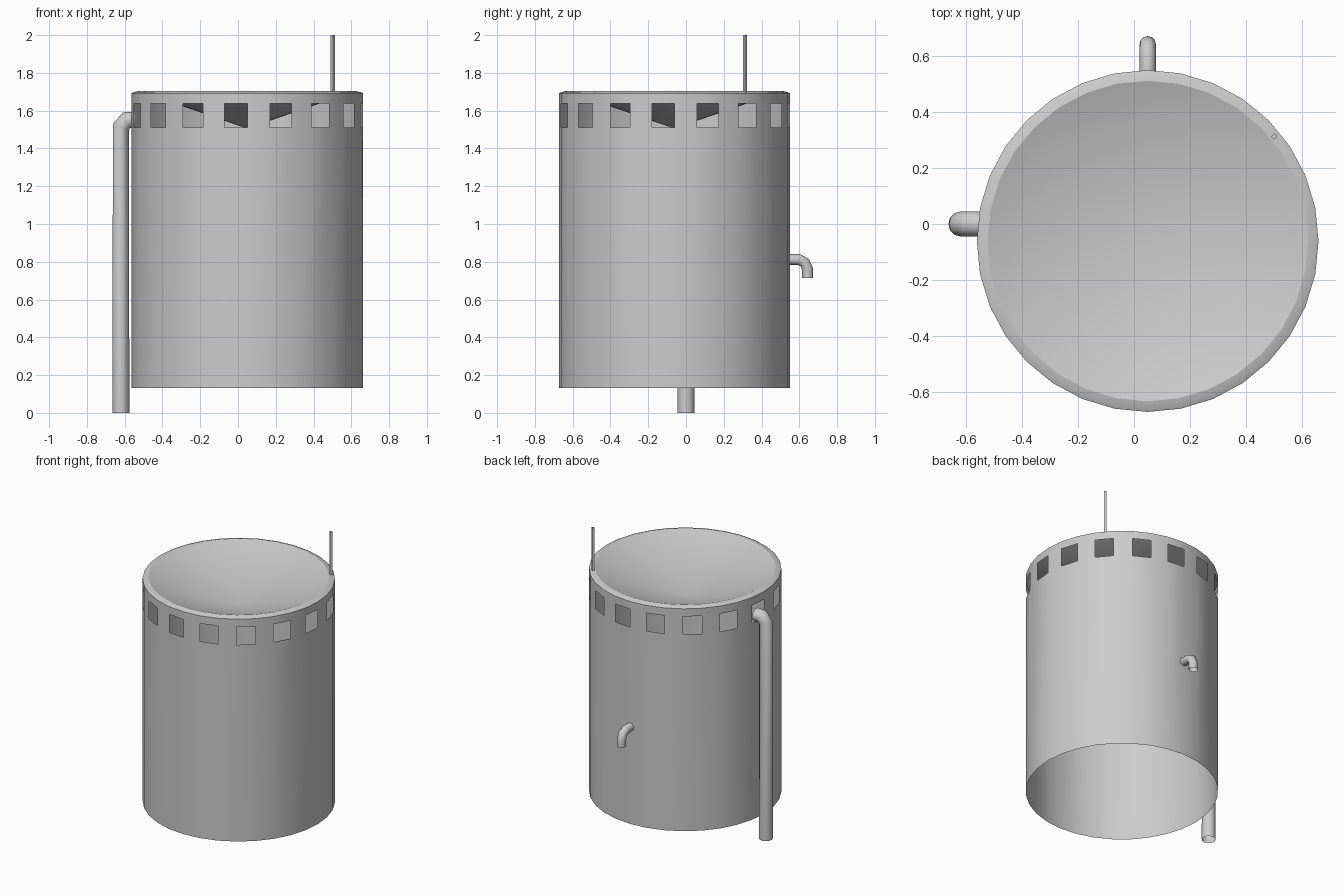
import bpy, bmesh
from math import cos, sin, tau

if "Cube" in bpy.data.objects:
    bpy.data.objects.remove(bpy.data.objects["Cube"])

CX, CY, SIDES = 0.049, -0.061, 32


def finish(bm, name):
    bmesh.ops.recalc_face_normals(bm, faces=bm.faces[:])
    mesh = bpy.data.meshes.new(name)
    bm.to_mesh(mesh)
    bm.free()
    ob = bpy.data.objects.new(name, mesh)
    bpy.context.collection.objects.link(ob)
    return ob


def smooth(ob, angle=0.5):
    bpy.ops.object.select_all(action='DESELECT')
    ob.select_set(True)
    bpy.context.view_layer.objects.active = ob
    bpy.ops.object.shade_smooth_by_angle(angle=angle)


def pipe(name, points, radius):
    cu = bpy.data.curves.new(name, 'CURVE')
    cu.dimensions = '3D'
    cu.bevel_depth = radius
    cu.bevel_resolution = 4
    sp = cu.splines.new('POLY')
    sp.points.add(len(points) - 1)
    for p, co in zip(sp.points, points):
        p.co = (*co, 1)
    ob = bpy.data.objects.new(name, cu)
    bpy.context.collection.objects.link(ob)
    bpy.ops.object.select_all(action='DESELECT')
    ob.select_set(True)
    bpy.context.view_layer.objects.active = ob
    bpy.ops.object.convert(target='MESH')
    smooth(bpy.context.object, 0.9)


# Tank: open-bottomed sheet wall, every other panel of the window row left out,
# rolled rim, and a funnel-shaped lid sinking to the middle
profile = [(0.612, 0.132), (0.612, 1.512), (0.612, 1.638),
           (0.612, 1.692), (0.600, 1.698), (0.574, 1.704)]
WINDOW_ROW = 1
bm = bmesh.new()
rings = [[bm.verts.new((CX + r * cos(tau * i / SIDES), CY + r * sin(tau * i / SIDES), z))
          for i in range(SIDES)] for r, z in profile]
for row, (a, b) in enumerate(zip(rings, rings[1:])):
    for i in range(SIDES):
        if row == WINDOW_ROW and i % 2:
            continue
        j = (i + 1) % SIDES
        bm.faces.new((a[i], a[j], b[j], b[i]))
apex = bm.verts.new((CX, CY, 1.505))
for i in range(SIDES):
    bm.faces.new((rings[-1][i], rings[-1][(i + 1) % SIDES], apex))
smooth(finish(bm, "tank"), 0.45)

# Inlet downpipe, bent into the window row
pipe("downpipe", [(-0.62, 0, 0), (-0.62, 0, 1.515), (-0.59, 0, 1.55), (-0.545, 0, 1.55)], 0.045)

# Outlet tap on the back
pipe("tap", [(CX, 0.535, 0.812), (CX, 0.597, 0.812), (CX, 0.63, 0.795),
             (CX, 0.644, 0.76), (CX, 0.644, 0.714)], 0.029)

# Thin square indicator rod on the rim
bm = bmesh.new()
bmesh.ops.create_cone(bm, cap_ends=True, segments=4, radius1=0.011, radius2=0.011, depth=0.31)
rod = finish(bm, "level_rod")
rod.location = (0.502, 0.313, 1.845)
